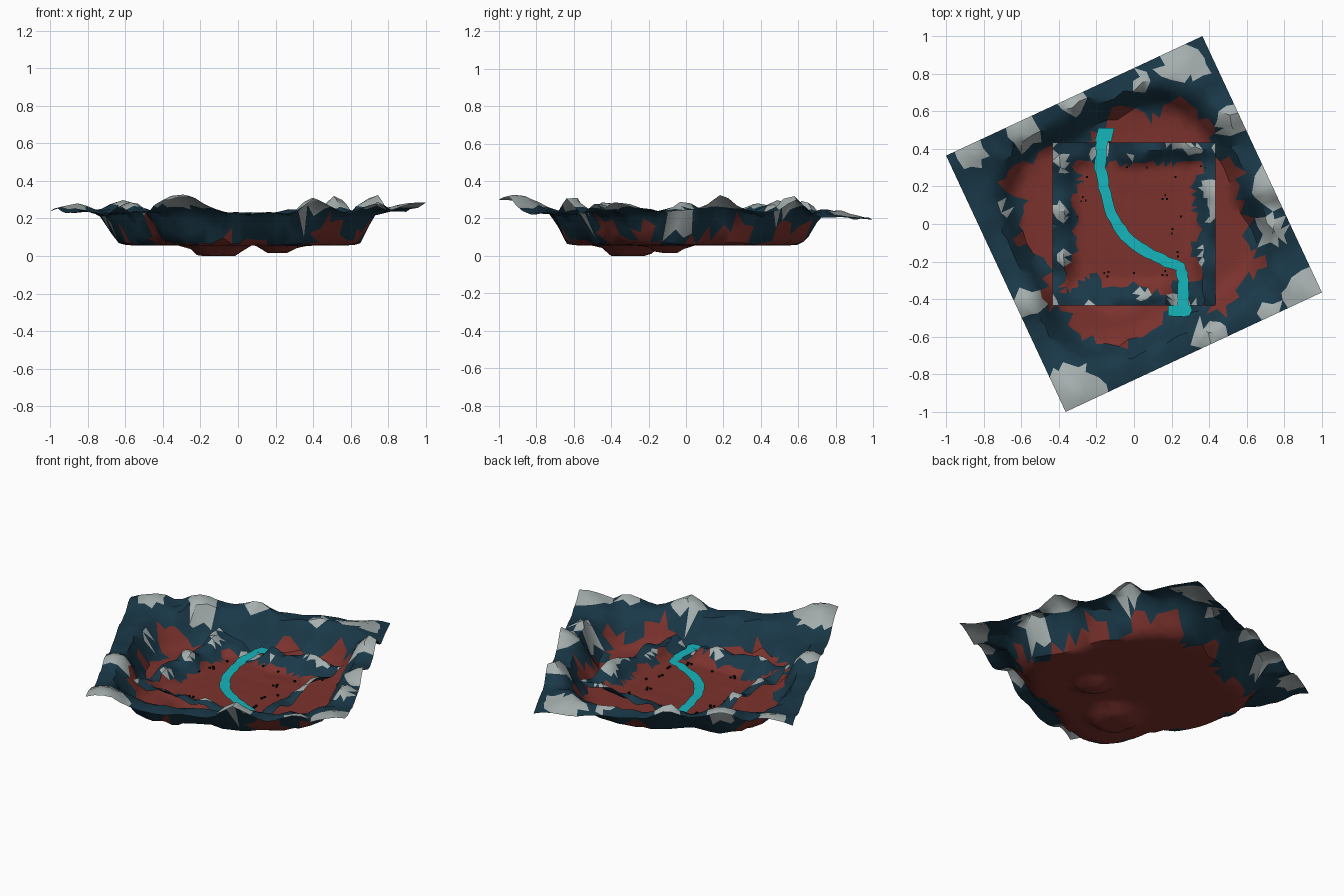
import bpy, bmesh, math, random
from mathutils import Vector, noise

if "Cube" in bpy.data.objects:
    bpy.data.objects.remove(bpy.data.objects["Cube"])

random.seed(4)


def material(name, rgb):
    m = bpy.data.materials.new(name)
    m.diffuse_color = (*rgb, 1)
    m.use_nodes = True
    m.node_tree.nodes["Principled BSDF"].inputs["Base Color"].default_value = m.diffuse_color
    return m


RED = material("red_soil", (0.20, 0.032, 0.026))
NAVY = material("navy_cliff", (0.01, 0.04, 0.065))
GREY = material("grey_peak", (0.38, 0.43, 0.43))
CYAN = material("cyan_water", (0.008, 0.46, 0.50))
BLACK = material("black_stone", (0.006, 0.005, 0.005))


def smooth(a, b, t):
    t = max(0, min(1, (t - a) / (b - a)))
    return t * t * (3 - 2 * t)


def rough(x, y, freq, seed):
    return noise.noise(Vector((x * freq, y * freq, seed)))


def finish(bm, name, mats, angle=40):
    me = bpy.data.meshes.new(name)
    bm.to_mesh(me)
    bm.free()
    ob = bpy.data.objects.new(name, me)
    bpy.context.collection.objects.link(ob)
    for m in mats:
        me.materials.append(m)
    bpy.ops.object.select_all(action='DESELECT')
    ob.select_set(True)
    bpy.context.view_layer.objects.active = ob
    if angle:
        bpy.ops.object.shade_smooth_by_angle(angle=math.radians(angle))
    return ob


def terrain(name, half, n, turn, height, zone):
    """Jittered triangle grid, raised by height(x, y), coloured by zone(x, y)."""
    bm = bmesh.new()
    bmesh.ops.create_grid(bm, x_segments=n, y_segments=n, size=half)
    c, s = math.cos(turn), math.sin(turn)
    step = 2 * half / n
    for v in bm.verts:
        u, w = v.co.x, v.co.y
        if not v.is_boundary:
            u += random.uniform(-.3, .3) * step
            w += random.uniform(-.3, .3) * step
        x, y = c * u - s * w, s * u + c * w
        v.co = (x, y, height(x, y, u, w))
    bmesh.ops.triangulate(bm, faces=bm.faces[:])
    for f in bm.faces:
        m = f.calc_center_median()
        f.material_index = zone(m.x, m.y, c * m.x + s * m.y, -s * m.x + c * m.y)
    return finish(bm, name, [RED, NAVY, GREY])


# river course
course = [(-.17, .44), (-.18, .3), (-.16, .2), (-.12, .05), (-.05, -.06),
          (.05, -.14), (.15, -.19), (.25, -.23), (.26, -.3), (.26, -.44)]
path = []
for a, b in zip(course, course[1:]):
    for k in range(4):
        path.append(Vector(a).lerp(Vector(b), k / 4))
path.append(Vector(course[-1]))

# outer basin: peaks (x, y, height, radius)
peaks = [(-.88, .38, .04, .14), (-.6, .49, .07, .12), (-.33, .64, .06, .09),
         (.28, .88, .03, .2), (.05, .74, .03, .08), (.52, .55, .09, .09),
         (.74, .2, .09, .12), (.72, -.03, .07, .1), (.92, -.36, .06, .17),
         (.74, -.47, .05, .1), (.4, -.6, .09, .09), (-.32, -.92, .1, .18),
         (-.56, -.42, .06, .1), (-.68, .1, .06, .06)]


def ring(u, w):
    return (abs(u) ** 4 + abs(w) ** 4) ** .25


def peak(x, y):
    return max(h * math.exp(-((x - a) ** 2 + (y - b) ** 2) / r ** 2 * 1.3) for a, b, h, r in peaks)


def outer_height(x, y, u, w):
    d = ring(u, w) + .05 * rough(x, y, 4, 2)
    dip = max(1 - smooth(.1, .17, math.hypot(x + .11, y + .3)),
              .7 * (1 - smooth(.06, .12, math.hypot(x - .22, y + .1))))
    floor = .055 - .055 * dip
    wall = .155 * smooth(.54, .66, d)
    rim = smooth(.56, .68, d) * (peak(x, y) + .025 * rough(x, y, 9, 5) + .012)
    droop = .05 * smooth(.55, 1, y) * smooth(.6, .75, d)
    return floor + .008 * smooth(.45, .6, d) + wall + rim - droop


def outer_zone(x, y, u, w):
    d = ring(u, w) + .1 * rough(x, y, 5, 9)
    if d < .56:
        return 0
    tone = peak(x, y) + .015 * rough(x, y, 8, 3)
    return 2 if ring(u, w) > .6 and tone > (.018 if y > .7 else .03) else 1


terrain("outer_basin", .7525, 30, math.radians(25), outer_height, outer_zone)


# inner valley: square plot with a broken rim, cut through by the river
def inner_height(x, y, u, w):
    d = max(abs(x), abs(y))
    gap = min((Vector((x, y)) - p).length for p in path)
    keep = smooth(.035, .11, gap)
    rise = smooth(.29, .40, d) * (.075 + .07 * rough(x, y, 8, 1))
    return .072 + keep * max(0, rise) + .004 * rough(x, y, 12, 7) * keep


def inner_zone(x, y, u, w):
    d = max(abs(x), abs(y))
    if d + .1 * rough(x, y, 7, 4) < .325:
        return 0
    return 2 if d > .355 and rough(x, y, 8, 1) > .16 else 1


terrain("inner_valley", .435, 26, 0, inner_height, inner_zone)

# river ribbon
bm = bmesh.new()
rows = []
for i, p in enumerate(path):
    t = (path[min(i + 1, len(path) - 1)] - path[max(i - 1, 0)]).normalized()
    side = Vector((-t.y, t.x))
    row = []
    for k in (-1, 0, 1):
        q = p + side * k * random.uniform(.025, .034)
        row.append(bm.verts.new((q.x, q.y, .084 + random.uniform(-.002, .003))))
    rows.append(row)
for a, b in zip(rows, rows[1:]):
    for k in (0, 1):
        bm.faces.new((a[k], a[k + 1], b[k + 1], b[k]))
bmesh.ops.recalc_face_normals(bm, faces=bm.faces[:])
finish(bm, "river", [CYAN])

# river mouths
for name, pts in (("river_source", [(-.21, .44), (-.12, .44), (-.105, .51), (-.19, .51)]),
                  ("river_mouth", [(.18, -.49), (.29, -.495), (.31, -.46), (.30, -.43), (.18, -.43)])):
    bm = bmesh.new()
    bm.faces.new([bm.verts.new((x, y, .083)) for x, y in pts])
    finish(bm, name, [CYAN], 0)

# scattered stones in small groups
spots = [(-.27, .13, 3), (.165, .14, 3), (.25, .04, 1), (.21, -.04, 2), (-.3, .04, 1),
         (-.05, .31, 2), (-.145, -.265, 4), (0, -.26, 1), (.165, -.265, 3),
         (.37, .31, 2), (.22, .25, 1), (-.25, .25, 1), (.07, .3, 1), (.24, -.16, 2)]
bm = bmesh.new()
for x, y, count in spots:
    for k in range(count):
        a = k * 2.1 + x * 9
        r = .014 if count > 1 else 0
        new = bmesh.ops.create_cube(bm, size=.01)["verts"]
        bmesh.ops.translate(bm, verts=new, vec=(x + r * math.cos(a), y + r * math.sin(a),
                                                inner_height(x, y, x, y) + .004))
finish(bm, "stones", [BLACK], 0)
